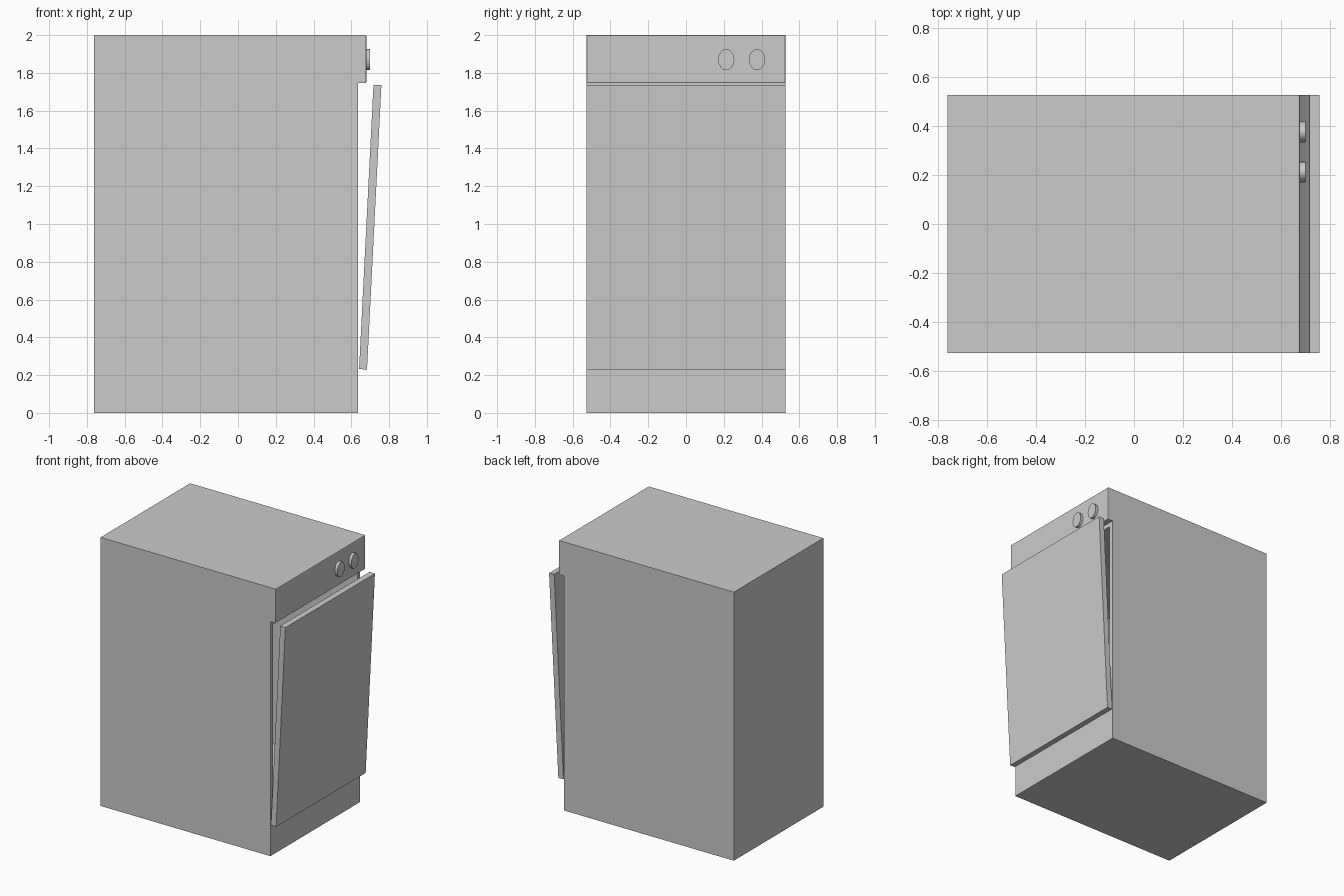
import bpy, bmesh, math
from mathutils import Matrix

if "Cube" in bpy.data.objects:
    bpy.data.objects.remove(bpy.data.objects["Cube"])

HALF_W = 0.527


def finish(bm, name):
    bmesh.ops.recalc_face_normals(bm, faces=bm.faces[:])
    mesh = bpy.data.meshes.new(name)
    bm.to_mesh(mesh)
    bm.free()
    obj = bpy.data.objects.new(name, mesh)
    bpy.context.collection.objects.link(obj)
    return obj


def extrude_profile(points):
    """Sweep an x-z outline across the full width."""
    bm = bmesh.new()
    face = bm.faces.new([bm.verts.new((x, -HALF_W, z)) for x, z in points])
    ext = bmesh.ops.extrude_face_region(bm, geom=[face])
    moved = [v for v in ext["geom"] if isinstance(v, bmesh.types.BMVert)]
    bmesh.ops.translate(bm, verts=moved, vec=(0, 2 * HALF_W, 0))
    bmesh.ops.recalc_face_normals(bm, faces=bm.faces[:])
    return bm


def facing_face(bm, x, z):
    """The face with constant x whose centre is nearest to height z."""
    flat = [f for f in bm.faces if all(abs(v.co.x - x) < 1e-4 for v in f.verts)]
    return min(flat, key=lambda f: abs(f.calc_center_median().z - z))


# Cabinet with overhanging control panel
bm = extrude_profile([(-0.763, 0), (0.636, 0), (0.636, 0.23), (0.636, 1.746),
                      (0.679, 1.746), (0.679, 2.0), (-0.763, 2.0)])

# Hollow tub behind the door
opening = facing_face(bm, 0.636, 1.0)
bmesh.ops.inset_region(bm, faces=[opening], thickness=0.045)
ext = bmesh.ops.extrude_face_region(bm, geom=[opening])
moved = [v for v in ext["geom"] if isinstance(v, bmesh.types.BMVert)]
bmesh.ops.translate(bm, verts=moved, vec=(-1.34, 0, 0))
if opening.is_valid:
    bmesh.ops.delete(bm, geom=[opening], context="FACES_ONLY")

# Slightly softened control panel rim
panel = facing_face(bm, 0.679, 1.87)
bmesh.ops.bevel(bm, geom=list(panel.edges), offset=0.006, segments=2,
                profile=0.5, affect="EDGES")
finish(bm, "cabinet")

# Door, hinged at the bottom and left ajar
bm = extrude_profile([(0, 0), (0.042, 0), (0.042, 1.507), (0, 1.507)])
door = finish(bm, "door")
door.location = (0.641, 0, 0.232)
door.rotation_euler = (0, math.radians(2.9), 0)

# Oval control knobs
for i, y in enumerate((0.213, 0.376)):
    bm = bmesh.new()
    bmesh.ops.create_cone(bm, cap_ends=True, segments=16, radius1=1, radius2=1,
                          depth=0.03,
                          matrix=Matrix.Rotation(math.pi / 2, 4, "Y"))
    bmesh.ops.scale(bm, vec=(1, 0.043, 0.056), verts=bm.verts[:])
    knob = finish(bm, f"knob_{i + 1}")
    knob.location = (0.685, y, 1.87)
    bpy.ops.object.select_all(action="DESELECT")
    knob.select_set(True)
    bpy.context.view_layer.objects.active = knob
    bpy.ops.object.shade_smooth_by_angle(angle=math.radians(40))
